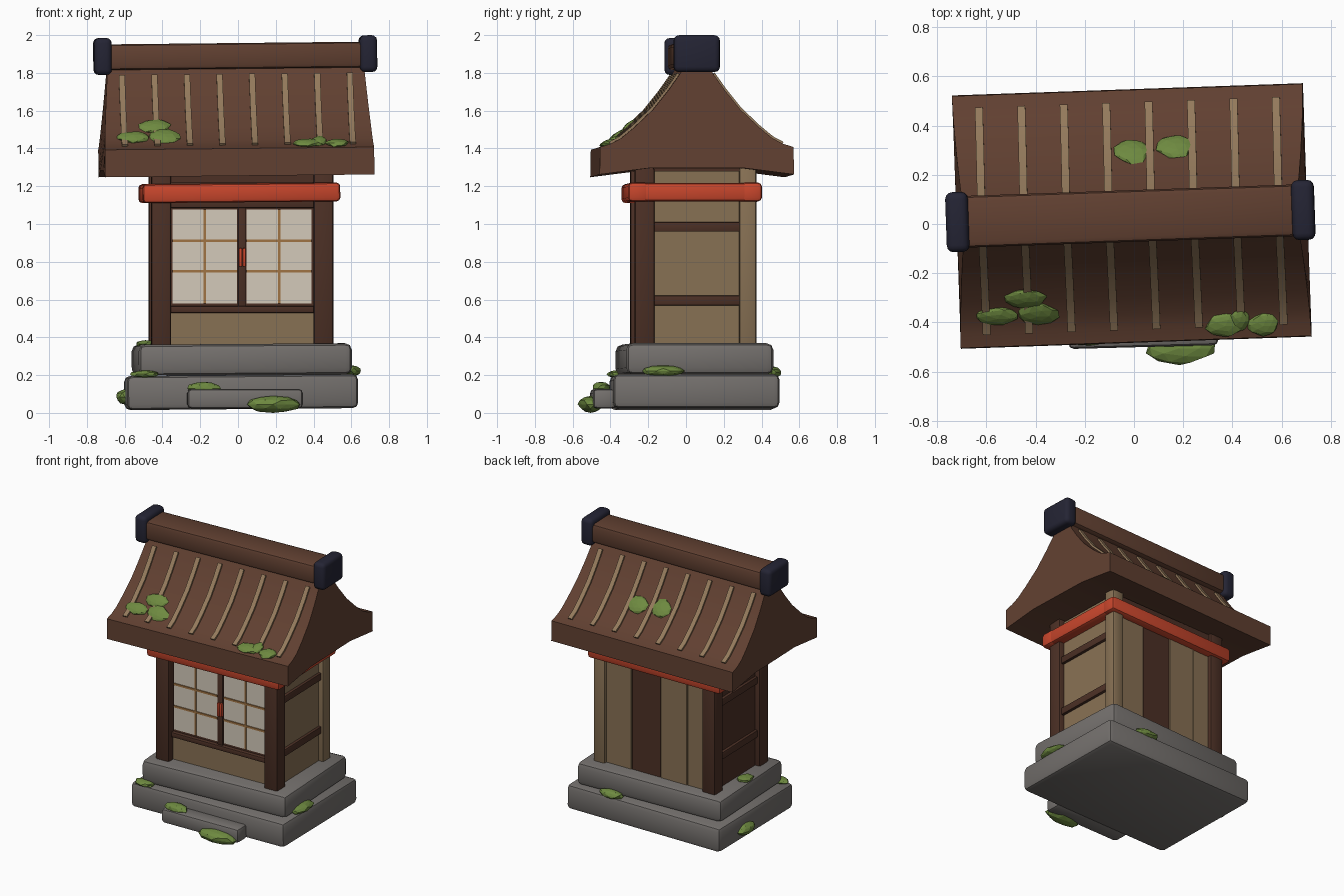
import bpy, bmesh, math, random
from mathutils import Matrix, Vector

if "Cube" in bpy.data.objects:
    bpy.data.objects.remove(bpy.data.objects["Cube"])

random.seed(4)

def material(name, r, g, b):
    lin = [((c / 255 + 0.055) / 1.055) ** 2.4 for c in (r, g, b)]
    m = bpy.data.materials.new(name)
    m.diffuse_color = (*lin, 1)
    m.use_nodes = True
    m.node_tree.nodes["Principled BSDF"].inputs["Base Color"].default_value = m.diffuse_color
    return m

ROOF = material("roof_brown", 97, 64, 49)
DARK = material("dark_timber", 76, 48, 37)
TAN = material("tan_boards", 136, 113, 84)
BATTEN = material("batten_tan", 148, 122, 92)
PAPER = material("paper", 212, 202, 186)
GOLD = material("lattice_wood", 160, 116, 68)
RED = material("red_paint", 200, 70, 44)
STONE = material("grey_stone", 116, 112, 109)
MOSS = material("moss_green", 110, 138, 64)
NAVY = material("navy_tile", 36, 36, 52)

def frame(x, y, z, turn, roll=0.0):
    """Slightly crooked local frame for a group of parts."""
    return (Matrix.Translation((x, y, z)) @ Matrix.Rotation(math.radians(turn), 4, 'Z')
            @ Matrix.Rotation(math.radians(roll), 4, 'Y'))

def finish(name, bm, mat, M, bevel=0.0, segs=2, smooth=True):
    if bevel:
        sharp = [e for e in bm.edges if e.calc_face_angle(0) > math.radians(40)]
        bmesh.ops.bevel(bm, geom=sharp, offset=bevel, segments=segs, profile=0.5,
                        affect='EDGES', clamp_overlap=True)
    bmesh.ops.recalc_face_normals(bm, faces=bm.faces[:])
    bm.transform(M)
    me = bpy.data.meshes.new(name)
    bm.to_mesh(me)
    bm.free()
    me.materials.append(mat)
    ob = bpy.data.objects.new(name, me)
    bpy.context.collection.objects.link(ob)
    if smooth:
        bpy.ops.object.select_all(action='DESELECT')
        ob.select_set(True)
        bpy.context.view_layer.objects.active = ob
        bpy.ops.object.shade_smooth_by_angle(angle=math.radians(35))
    return ob

def box(name, x, y, z, mat, M, bevel=0.0, segs=2):
    bm = bmesh.new()
    bmesh.ops.create_cube(bm, size=1)
    for v in bm.verts:
        v.co = [lo + (c + 0.5) * (hi - lo) for c, (lo, hi) in zip(v.co, (x, y, z))]
    return finish(name, bm, mat, M, bevel, segs)

def extrude_x(name, outline, half, mat, M, x0=0.0, bevel=0.0):
    """Extrude a y-z outline along x; half(z) gives the half length at a height."""
    bm = bmesh.new()
    rings = [[bm.verts.new((x0 + s * half(z), y, z)) for y, z in outline] for s in (-1, 1)]
    n = len(outline)
    for i in range(n):
        j = (i + 1) % n
        bm.faces.new((rings[0][i], rings[0][j], rings[1][j], rings[1][i]))
    for r in rings:
        bm.faces.new(r)
    return finish(name, bm, mat, M, bevel)

# Stone base
box("lower_stone", (-0.612, 0.612), (-0.44, 0.44), (-0.09, 0.09), STONE,
    frame(0.017, 0.045, 0.11, 1, -0.5), 0.03)
box("upper_stone", (-0.565, 0.565), (-0.39, 0.39), (-0.085, 0.08), STONE,
    frame(0.02, 0.045, 0.285, 3, -0.4), 0.035)
box("step_stone", (-0.305, 0.305), (-0.06, 0.06), (-0.052, 0.052), STONE,
    frame(0.037, -0.44, 0.075, 1.5), 0.022)

# Shrine body, local origin at its floor centre
B = frame(0.015, 0.038, 0, 1.5)
box("inner_core", (-0.42, 0.42), (-0.24, 0.28), (0.33, 1.30), DARK, B)
for sx, sy in ((-1, -1), (1, -1), (-1, 1), (1, 1)):
    tan_post = sx > 0 and sy > 0
    w = 0.09 if tan_post else 0.105
    px, py = sx * (0.482 - w / 2), sy * (0.322 - w / 2)
    box("corner_post", (px - w / 2, px + w / 2), (py - w / 2, py + w / 2), (0.34, 1.30),
        TAN if tan_post else DARK, B, 0.013)
for s in (-1, 1):
    box("top_plate", (-0.47, 0.47), (s * 0.27 - 0.03, s * 0.27 + 0.03), (1.22, 1.275), DARK, B)
    # Side panels with two rails
    x0, x1 = sorted((s * 0.40, s * 0.445))
    box("side_panel", (x0, x1), (-0.24, 0.26), (0.34, 1.28), TAN if s > 0 else DARK, B)
    x0, x1 = sorted((s * 0.40, s * 0.465))
    for z in (0.595, 0.985):
        box("side_rail", (x0, x1), (-0.23, 0.25), (z - 0.026, z + 0.026), DARK, B, 0.006)

# Back planks
edges = (-0.41, -0.245, -0.035, 0.195, 0.41)
for i, mat in enumerate((TAN, TAN, DARK, TAN)):
    box("back_plank", (edges[i] + 0.001, edges[i + 1] - 0.001), (0.26, 0.292 + 0.004 * (i % 2)),
        (0.34, 1.20), mat, B, 0.003, 1)

# Front wall and sliding doors
box("lower_panel", (-0.39, 0.40), (-0.268, -0.23), (0.34, 0.53), TAN, B)
box("door_sill", (-0.39, 0.40), (-0.29, -0.23), (0.53, 0.565), DARK, B, 0.006)
box("door_header", (-0.39, 0.40), (-0.285, -0.23), (1.085, 1.14), DARK, B, 0.006)
for cx in (-0.198, 0.196):
    box("door_frame", (cx - 0.192, cx + 0.192), (-0.262, -0.23), (0.56, 1.095), DARK, B)
    box("door_paper", (cx - 0.172, cx + 0.172), (-0.266, -0.258), (0.58, 1.078), PAPER, B)
    box("lattice_upright", (cx - 0.006, cx + 0.006), (-0.273, -0.262), (0.58, 1.078), GOLD, B)
    for z in (0.75, 0.912):
        box("lattice_bar", (cx - 0.172, cx + 0.172), (-0.273, -0.262), (z - 0.007, z + 0.007), GOLD, B)
box("centre_stile", (-0.022, 0.018), (-0.275, -0.25), (0.56, 1.09), DARK, B, 0.004)
for x in (-0.009, 0.011):
    box("door_handle", (x - 0.0085, x + 0.0085), (-0.29, -0.27), (0.775, 0.872), RED, B, 0.004)

# Red beam ring under the eaves
R = frame(0.007, 0.03, 1.165, 2, -0.5)
for s in (-1, 1):
    box("red_long_beam", (-0.523, 0.523), (s * 0.30 - 0.054, s * 0.30 + 0.054), (-0.05, 0.05), RED, R, 0.02)
    box("red_short_beam", (s * 0.468 - 0.053, s * 0.468 + 0.053), (-0.345, 0.345), (-0.049, 0.049), RED, R, 0.02)

# Curved roof: one slope profile (distance from ridge, height), mirrored
F = frame(0.005, 0.033, 0, 2, -0.6)
slope = [(0.512, 1.40), (0.455, 1.418), (0.40, 1.447), (0.33, 1.505), (0.23, 1.60),
         (0.15, 1.70), (0.09, 1.785), (0.055, 1.845)]
under = [(0.24, 1.29), (0.36, 1.275), (0.515, 1.255)]
right_half = under + slope
outline = right_half + [(-y, z) for y, z in reversed(right_half)]

def gable(z):
    return 0.713 - 0.035 * max(0, z - 1.40) / 0.45

extrude_x("curved_roof", outline, gable, ROOF, F, bevel=0.014)

# Battens running down both slopes
run = slope[1:-1]
for s in (-1, 1):
    for i in range(8):
        strip = [(s * (y + 0.008), z + 0.01) for y, z in run]
        strip += [(s * (y - 0.015), z - 0.02) for y, z in reversed(run)]
        extrude_x("roof_batten", strip, lambda z: 0.016, BATTEN, F, x0=-0.605 + i * 0.1725)

# Ridge beam and end caps
box("ridge_beam", (-0.68, 0.68), (-0.105, 0.105), (1.822, 1.958), ROOF, F, 0.022)
for s in (-1, 1):
    box("ridge_cap", (s * 0.703 - 0.046, s * 0.703 + 0.046), (-0.122, 0.122), (1.797, 1.992), NAVY, F, 0.028, 3)

# Moss clumps
def moss(x, y, z, rx, ry, rz, tilt=0.0):
    bm = bmesh.new()
    bmesh.ops.create_icosphere(bm, subdivisions=2, radius=1)
    for v in bm.verts:
        k = random.uniform(0.86, 1.08)
        v.co = Vector((v.co.x * rx * k, v.co.y * ry * k, v.co.z * rz))
    M = Matrix.Translation((x, y, z)) @ Matrix.Rotation(tilt, 4, 'X')
    finish("moss_clump", bm, MOSS, M, smooth=False)

for clump in ((0.185, -0.505, 0.045, 0.145, 0.065, 0.045), (-0.18, -0.45, 0.13, 0.09, 0.05, 0.035),
              (-0.49, -0.37, 0.205, 0.08, 0.05, 0.02), (-0.60, 0.17, 0.085, 0.045, 0.09, 0.04),
              (0.60, -0.12, 0.222, 0.05, 0.115, 0.03), (0.28, 0.465, 0.215, 0.10, 0.04, 0.03),
              (-0.49, 0.02, 0.365, 0.05, 0.07, 0.02)):
    moss(*clump)

def slope_at(d):
    for (y0, z0), (y1, z1) in zip(slope, slope[1:]):
        if y1 <= d <= y0:
            t = (z1 - z0) / (y0 - y1)
            return z0 + t * (y0 - d), math.atan(t)
    return slope[0][1], 0.0

for x, y, rx, ry in ((-0.555, -0.375, 0.09, 0.045), (-0.44, -0.305, 0.085, 0.05), (-0.39, -0.365, 0.085, 0.055),
                     (0.37, -0.41, 0.08, 0.05), (0.43, -0.39, 0.04, 0.05), (0.525, -0.41, 0.06, 0.05),
                     (-0.01, 0.295, 0.075, 0.07), (0.165, 0.315, 0.075, 0.065)):
    d = y - 0.033 - x * 0.035
    z, a = slope_at(abs(d))
    moss(x, y, z + 0.008 + 0.01 * x, rx, ry, 0.018, -a if d > 0 else a)
